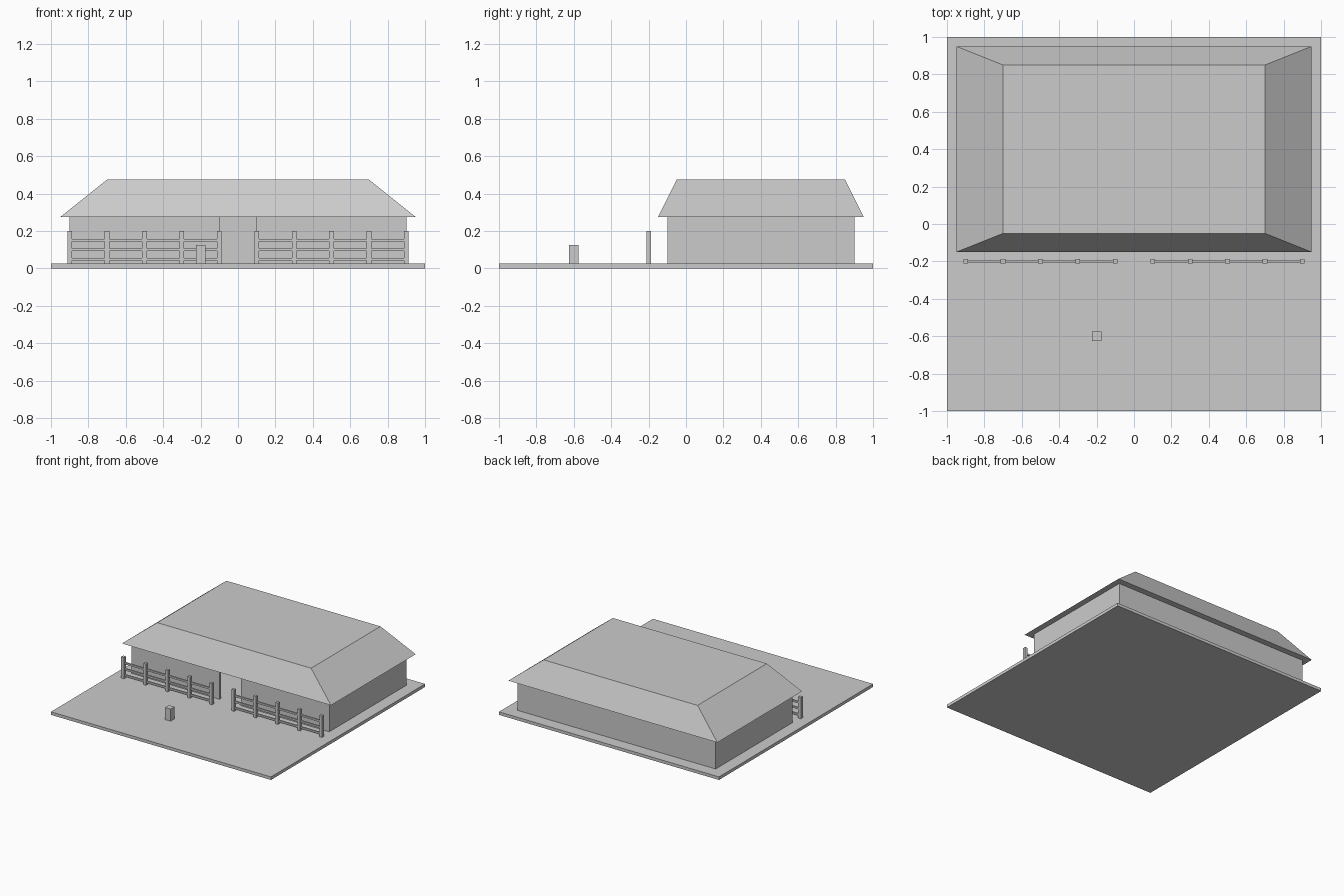
import bpy, bmesh

if "Cube" in bpy.data.objects:
    bpy.data.objects.remove(bpy.data.objects["Cube"])

grey = bpy.data.materials.new("plain grey")
grey.diffuse_color = (0.6, 0.6, 0.6, 1)
grey.use_nodes = True
grey.node_tree.nodes["Principled BSDF"].inputs["Base Color"].default_value = grey.diffuse_color

FLOOR, EAVE, ROOF = 0.025, 0.275, 0.475


def finish(name, bm):
    bmesh.ops.recalc_face_normals(bm, faces=bm.faces[:])
    mesh = bpy.data.meshes.new(name)
    bm.to_mesh(mesh)
    bm.free()
    mesh.materials.append(grey)
    ob = bpy.data.objects.new(name, mesh)
    bpy.context.collection.objects.link(ob)
    return ob


def add_box(bm, x0, x1, y0, y1, z0, z1):
    vs = bmesh.ops.create_cube(bm, size=1)["verts"]
    for v in vs:
        v.co.x = x1 if v.co.x > 0 else x0
        v.co.y = y1 if v.co.y > 0 else y0
        v.co.z = z1 if v.co.z > 0 else z0
    return vs


def box(name, *bounds):
    bm = bmesh.new()
    add_box(bm, *bounds)
    return finish(name, bm)


# Ground slab
box("ground_slab", -1, 1, -1, 1, 0, FLOOR)

# Hollow walls: one plan outline with a full-height doorway, extruded up
t = 0.02
x, y0, y1, d = 0.9, -0.1, 0.9, 0.097
outline = [(-d, y0), (-x, y0), (-x, y1), (x, y1), (x, y0), (d, y0),
           (d, y0 + t), (x - t, y0 + t), (x - t, y1 - t),
           (t - x, y1 - t), (t - x, y0 + t), (-d, y0 + t)]
bm = bmesh.new()
base = bm.faces.new([bm.verts.new((px, py, FLOOR)) for px, py in outline])
up = bmesh.ops.extrude_face_region(bm, geom=[base], use_keep_orig=True)["geom"]
for v in up:
    if isinstance(v, bmesh.types.BMVert):
        v.co.z = EAVE
finish("walls", bm)

# Flat-topped hipped roof with overhanging eaves
bm = bmesh.new()
for v in add_box(bm, -0.95, 0.95, -0.15, 0.95, EAVE, ROOF):
    if v.co.z > 0.4:
        v.co.x = 0.7 if v.co.x > 0 else -0.7
        v.co.y = 0.85 if v.co.y > 0.4 else -0.05
finish("roof", bm)

# Two fence runs, each with five posts and three rails
for side, s in (("left", -1), ("right", 1)):
    bm = bmesh.new()
    for i in range(5):
        px = s * (0.1 + 0.2 * i)
        add_box(bm, px - 0.0125, px + 0.0125, -0.2125, -0.1875, FLOOR, 0.2)
    finish(side + "_fence_posts", bm)
    bm = bmesh.new()
    a, b = sorted((s * 0.1, s * 0.9))
    for z in (0.05, 0.1, 0.15):
        add_box(bm, a, b, -0.207, -0.193, z - 0.007, z + 0.007)
    finish(side + "_fence_rails", bm)

# Short post in the yard
box("yard_post", -0.225, -0.175, -0.625, -0.575, FLOOR, 0.125)
